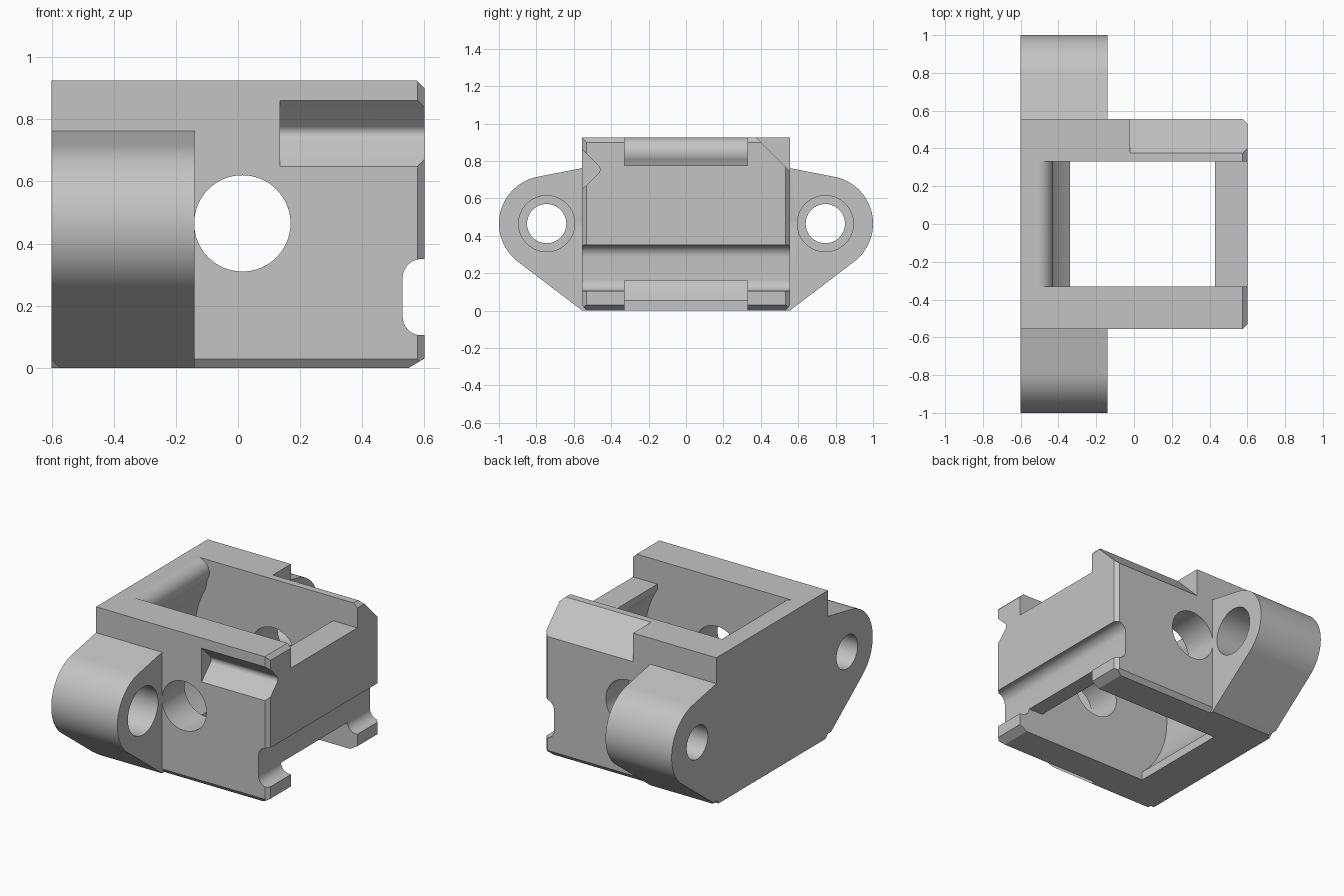
import bpy, bmesh
from math import sin, cos, pi, radians, sqrt
from mathutils import Vector

default = bpy.data.objects.get("Cube")
if default:
    bpy.data.objects.remove(default, do_unlink=True)

grey = bpy.data.materials.new("plain_grey")
grey.use_nodes = True
COLOUR = (0.55, 0.55, 0.55, 1)
grey.diffuse_color = COLOUR
grey.node_tree.nodes["Principled BSDF"].inputs["Base Color"].default_value = COLOUR


def arc(cx, cy, r, start, end, n=24):
    """Points along an arc, angles in degrees."""
    angles = [radians(start + (end - start) * i / n) for i in range(n + 1)]
    return [(cx + r * cos(a), cy + r * sin(a)) for a in angles]


def circle(cx, cy, r, n=64):
    return arc(cx, cy, r, 0, 360, n)[:-1]


def prism(name, points, axis, lo, hi, cuts=()):
    """Extrude a (y, z) profile along x or an (x, z) profile along y, then trim by planes."""
    bm = bmesh.new()
    place = (lambda p: (lo, p[0], p[1])) if axis == "x" else (lambda p: (p[0], lo, p[1]))
    face = bm.faces.new([bm.verts.new(place(p)) for p in points])
    step = Vector((hi - lo, 0, 0)) if axis == "x" else Vector((0, hi - lo, 0))
    out = bmesh.ops.extrude_face_region(bm, geom=[face], use_keep_orig=True)
    verts = [v for v in out["geom"] if isinstance(v, bmesh.types.BMVert)]
    bmesh.ops.translate(bm, vec=step, verts=verts)
    bmesh.ops.recalc_face_normals(bm, faces=bm.faces)
    for co, normal in cuts:
        bmesh.ops.bisect_plane(bm, geom=bm.verts[:] + bm.edges[:] + bm.faces[:],
                               plane_co=co, plane_no=normal, clear_outer=True)
        bmesh.ops.holes_fill(bm, edges=[e for e in bm.edges if e.is_boundary])
    bmesh.ops.recalc_face_normals(bm, faces=bm.faces)
    mesh = bpy.data.meshes.new(name)
    bm.to_mesh(mesh)
    bm.free()
    mesh.materials.append(grey)
    obj = bpy.data.objects.new(name, mesh)
    bpy.context.collection.objects.link(obj)
    return obj


def rect(a0, a1, b0, b1):
    return [(a0, b0), (a1, b0), (a1, b1), (a0, b1)]


def combine(target, tool, operation="DIFFERENCE"):
    """Apply a boolean and remove the tool object."""
    mod = target.modifiers.new("cut", "BOOLEAN")
    mod.operation, mod.solver, mod.object = operation, "EXACT", tool
    bpy.context.view_layer.update()
    graph = bpy.context.evaluated_depsgraph_get()
    mesh = bpy.data.meshes.new_from_object(target.evaluated_get(graph))
    target.modifiers.clear()
    target.data = mesh
    bpy.data.objects.remove(tool, do_unlink=True)


# Block with chamfered bottom edges and chamfered right end
W, H = 0.555, 0.925
chamfers = [((0.6, 0, 0.03), (0.03, 0, -0.05)), ((0.6, 0, H - 0.025), (1, 0, 1))]
for s in (-1, 1):
    chamfers += [((0, s * W, 0.028), (0, s, -0.8)), ((0.6, s * (W - 0.023), 0), (1, s, 0))]
housing = prism("housing", rect(-W, W, 0, H), "x", -0.6, 0.6, chamfers)

# Mounting ears, one plate across the block
EY, EZ, ER = 0.745, 0.465, 0.255
right_ear = [(W, 0)] + arc(EY, EZ, ER, -54, 80, 40) + [(W, 0.762)]
left_ear = [(-y, z) for y, z in reversed(right_ear)]
ears = prism("ears", right_ear + left_ear, "x", -0.6, -0.14,
             [((-0.6, 0, 0.025), (-1, 0, -1))])
combine(housing, ears, "UNION")

# Central cavity: rounded upper lip on the left, hollowed end walls
CX, CZ, RL, RR = 0.01, 0.465, 0.54, 0.502
drop = 0.275
left_low = sqrt(RL ** 2 - 0.35 ** 2)
cavity = [(0.43, -0.1), (0.43, CZ - drop)]
tilt = 33.2
cavity += arc(CX, CZ, RR, -tilt, tilt)
cavity += [(0.43, 1.1), (-0.51, 1.1)]
cavity += arc(-0.51, H - 0.08, 0.08, 90, -35)
cavity += arc(CX, CZ, RL, 150, 180 + 49.6, 32)
cavity += [(-0.34, -0.1)]
combine(housing, prism("cavity_cutter", cavity, "y", -0.33, 0.33))

# Notches in the right end wall, above and below
for lo, hi in ((0.775, 1.1), (-0.1, 0.16)):
    combine(housing, prism("notch_cutter", rect(-0.33, 0.33, lo, hi), "x", 0.2, 0.8))

# Cross bore through front and back walls
combine(housing, prism("bore_cutter", circle(0.014, CZ, 0.155), "y", -0.8, 0.8))

# Counterbored holes in the ears
for s in (-1, 1):
    combine(housing, prism("ear_hole_cutter", circle(s * EY, EZ, 0.105), "x", -0.8, 0.1))
    combine(housing, prism("counterbore_cutter", circle(s * EY, EZ, 0.15), "x", -0.4, 0.1))

# Round-cornered slot along the right end
slot = [(0.8, 0.105)] + arc(0.59, 0.165, 0.06, 270, 180, 14)
slot += arc(0.59, 0.29, 0.06, 180, 90, 14) + [(0.8, 0.35)]
combine(housing, prism("slot_cutter", slot, "y", -0.8, 0.8))

# Rounded V groove on the front face
groove = [(-0.65, 0.555)] + arc(-0.49, 0.755, 0.03, -45, 45, 14) + [(-0.65, 0.955)]
combine(housing, prism("groove_cutter", groove, "x", 0.135, 0.8))

# Large corner bevel at the back top
bevel = [(0.375, H), (0.275, H + 0.1), (0.8, H + 0.1), (0.8, 0.5)]
combine(housing, prism("corner_cutter", bevel, "x", -0.02, 0.8))

bpy.ops.object.select_all(action="DESELECT")
housing.select_set(True)
bpy.context.view_layer.objects.active = housing
bpy.ops.object.shade_smooth_by_angle(angle=radians(22))
